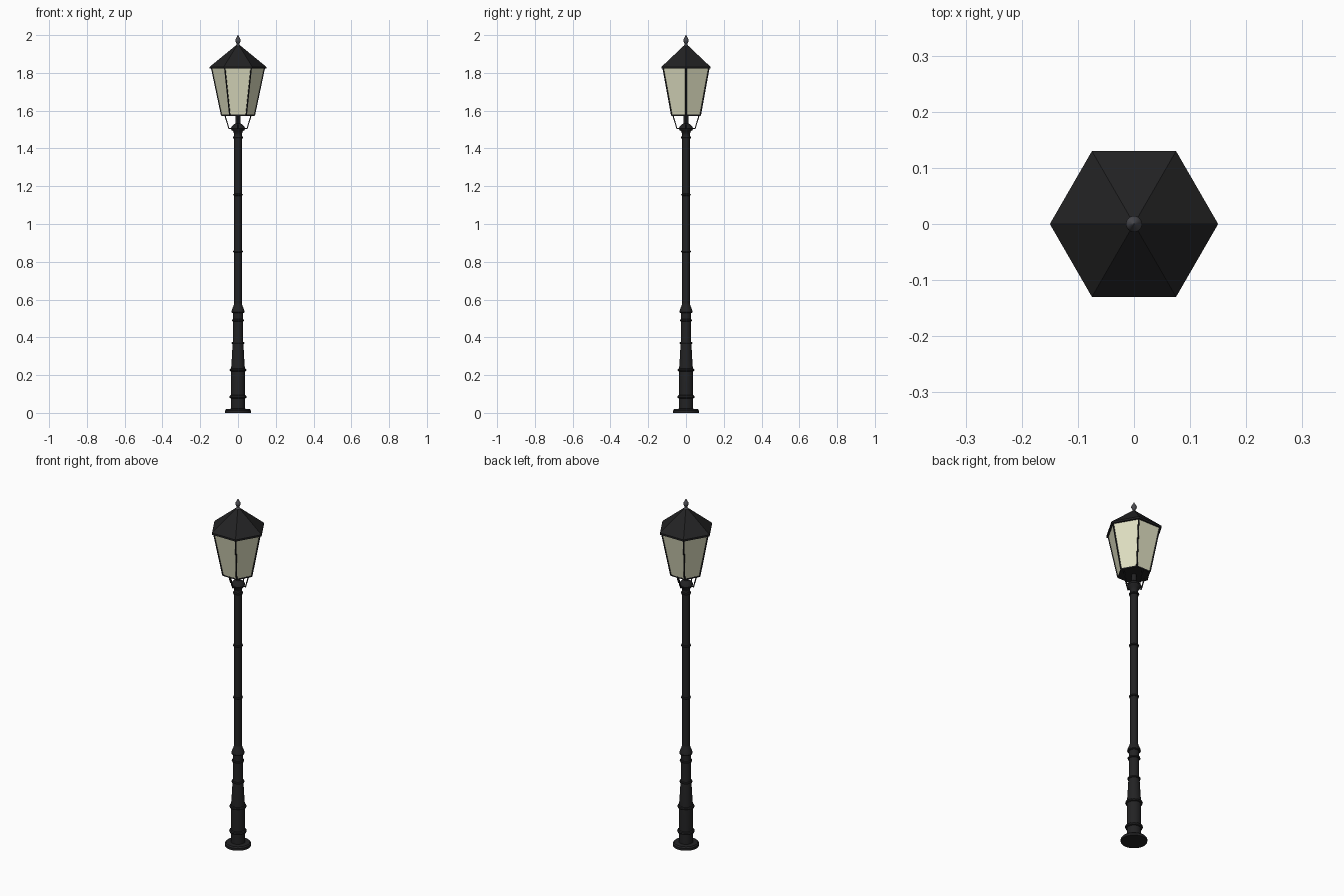
import bpy, bmesh, math
from mathutils import Vector

if "Cube" in bpy.data.objects:
    bpy.data.objects.remove(bpy.data.objects["Cube"])


def mat(name, rgb):
    m = bpy.data.materials.new(name)
    m.diffuse_color = (*rgb, 1)
    m.use_nodes = True
    m.node_tree.nodes["Principled BSDF"].inputs["Base Color"].default_value = m.diffuse_color
    return m


BLACK = mat("black_iron", (0.016, 0.016, 0.017))
GLASS = mat("cream_glass", (0.74, 0.74, 0.54))
GREY = mat("grey_metal", (0.07, 0.07, 0.08))


def lathe(name, profile, sides, material, smooth=True, caps=True):
    """Revolve (radius, z) points; the first corner lies on +x."""
    bm = bmesh.new()
    rings = []
    for r, z in profile:
        rings.append([bm.verts.new((r * math.cos(2 * math.pi * i / sides),
                                    r * math.sin(2 * math.pi * i / sides), z))
                      for i in range(sides)])
    for a, b in zip(rings, rings[1:]):
        for i in range(sides):
            j = (i + 1) % sides
            bm.faces.new((a[i], a[j], b[j], b[i]))
    if caps:
        bm.faces.new(rings[0][::-1])
        bm.faces.new(rings[-1])
    me = bpy.data.meshes.new(name)
    bm.to_mesh(me)
    bm.free()
    me.materials.append(material)
    ob = bpy.data.objects.new(name, me)
    bpy.context.collection.objects.link(ob)
    if smooth:
        finish(ob)
    return ob


def finish(ob):
    bpy.ops.object.select_all(action='DESELECT')
    ob.select_set(True)
    bpy.context.view_layer.objects.active = ob
    bpy.ops.object.shade_smooth_by_angle(angle=math.radians(35))


def rod(name, points, radius, sides=6):
    """Thin bar along a path."""
    cu = bpy.data.curves.new(name, 'CURVE')
    cu.dimensions = '3D'
    cu.bevel_depth = radius
    cu.bevel_resolution = 1
    cu.use_fill_caps = True
    sp = cu.splines.new('POLY')
    sp.points.add(len(points) - 1)
    for p, co in zip(sp.points, points):
        p.co = (*co, 1)
    cu.materials.append(BLACK)
    ob = bpy.data.objects.new(name, cu)
    bpy.context.collection.objects.link(ob)


def polar(r, deg, z):
    a = math.radians(deg)
    return Vector((r * math.cos(a), r * math.sin(a), z))


# Foot plate, pedestal and pole
lathe("foot_plate", [(0.068, 0), (0.068, 0.013), (0.062, 0.02), (0.04, 0.022)], 32, BLACK)
lathe("pedestal", [(0.037, 0.015), (0.037, 0.23), (0.034, 0.27), (0.029, 0.36),
                   (0.026, 0.39), (0.026, 0.535)], 24, BLACK)
lathe("pedestal_cap", [(0.026, 0.53), (0.034, 0.537), (0.032, 0.548), (0.024, 0.565),
                       (0.02, 0.58)], 24, BLACK)
lathe("pole", [(0.02, 0.53), (0.02, 1.49)], 24, BLACK)

# Decorative rings: height, inner radius, tube radius
for i, (z, r, t) in enumerate([(0.085, 0.037, 0.009), (0.227, 0.037, 0.008),
                               (0.37, 0.028, 0.006), (0.49, 0.027, 0.006),
                               (0.535, 0.029, 0.006), (0.855, 0.02, 0.006),
                               (1.155, 0.02, 0.006), (1.458, 0.021, 0.006)]):
    bpy.ops.mesh.primitive_torus_add(location=(0, 0, z), major_radius=r, minor_radius=t,
                                     major_segments=24, minor_segments=8)
    ob = bpy.context.object
    ob.name = f"pole_ring_{i + 1}"
    ob.data.materials.append(BLACK)
    finish(ob)

# Collar and neck under the lantern
lathe("collar", [(0.02, 1.475), (0.025, 1.49), (0.034, 1.497), (0.038, 1.506),
                 (0.034, 1.515), (0.025, 1.525), (0.014, 1.533), (0.013, 1.58)], 24, BLACK)

# Four bent support arms
for k in range(4):
    d = 90 * k
    rod(f"support_arm_{k + 1}", [polar(0.02, d, 1.505), polar(0.048, d, 1.505),
                                 polar(0.07, d, 1.578)], 0.0035)

# Lantern: bottom plate, glass and corner bars
lathe("lantern_floor", [(0.088, 1.572), (0.088, 1.579)], 6, BLACK, smooth=False)
lathe("glass_panes", [(0.087, 1.577), (0.140, 1.828)], 6, GLASS, smooth=False, caps=False)
for k in range(6):
    d = 60 * k
    rod(f"corner_bar_{k + 1}", [polar(0.087, d, 1.576), polar(0.140, d, 1.828)], 0.004)

# Hexagonal roof and finial
lathe("roof", [(0.15, 1.822), (0.15, 1.832), (0.012, 1.945)], 6, BLACK, smooth=False)
lathe("finial", [(0.013, 1.94), (0.010, 1.948), (0.006, 1.953), (0.014, 1.968),
                 (0.0145, 1.973), (0.011, 1.981), (0.001, 2.0)], 16, GREY)
